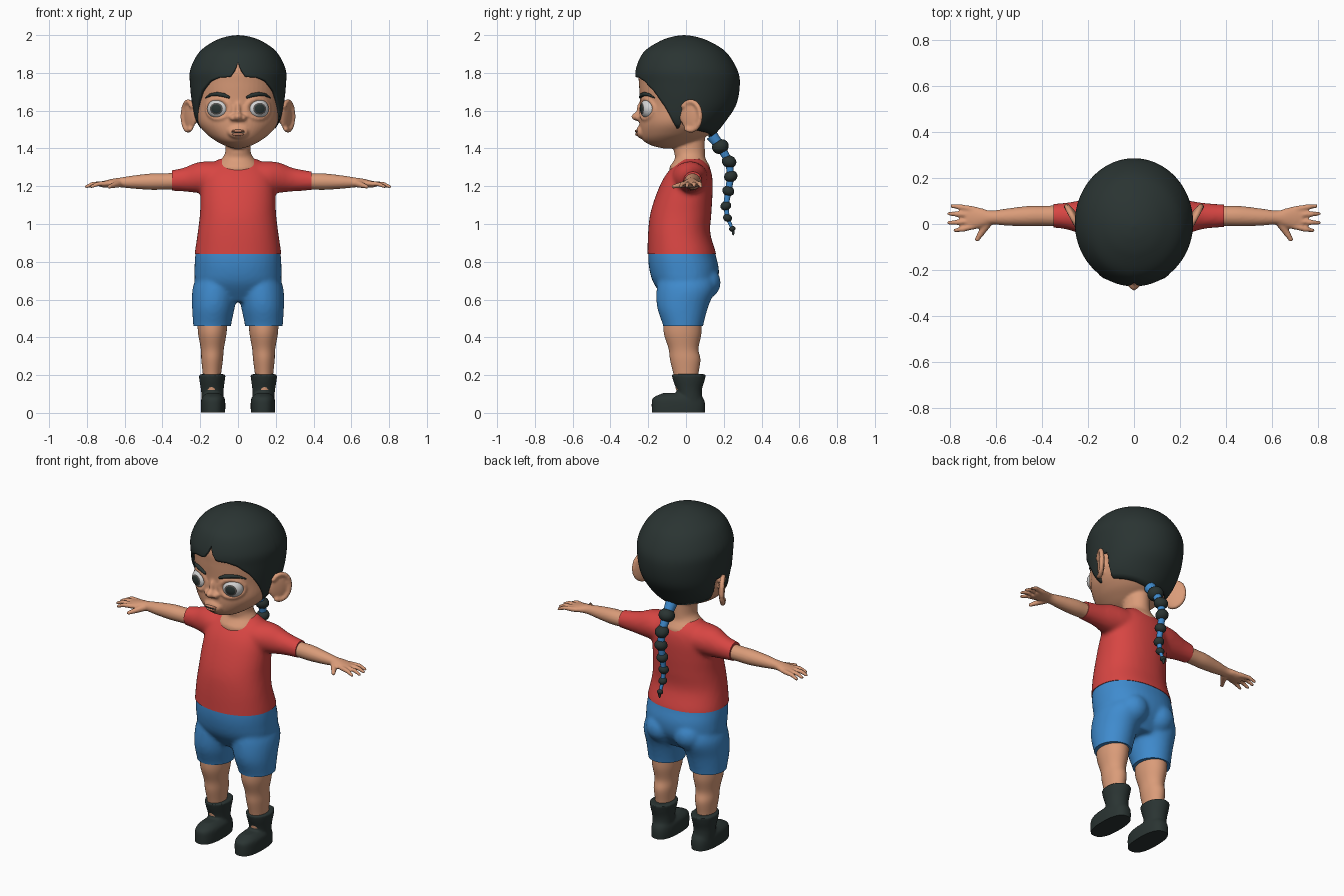
import bpy, bmesh, math
from mathutils import Matrix, Vector

if "Cube" in bpy.data.objects:
    bpy.data.objects.remove(bpy.data.objects["Cube"])


def material(name, r, g, b):
    m = bpy.data.materials.new(name)
    m.use_nodes = True
    m.diffuse_color = (r, g, b, 1)
    bsdf = next(n for n in m.node_tree.nodes if n.type == "BSDF_PRINCIPLED")
    bsdf.inputs["Base Color"].default_value = (r, g, b, 1)
    bsdf.inputs["Roughness"].default_value = 0.7
    return m


SKIN = material("skin", .70, .33, .19)
LIP = material("lip", .52, .22, .13)
RED = material("shirt_red", .68, .06, .055)
BLUE = material("shorts_blue", .05, .26, .62)
DARK = material("charcoal", .023, .034, .032)
WHITE = material("eye_white", .65, .65, .65)
IRIS = material("iris_grey", .09, .085, .08)


def smooth_rows(rows, steps=6):
    """Catmull-Rom resampling of a table of loft rows."""
    out = []
    for i in range(len(rows) - 1):
        a, b, c, d = (rows[min(max(i + k, 0), len(rows) - 1)] for k in (-1, 0, 1, 2))
        for s in range(steps):
            t = s / steps
            out.append([q + t / 2 * (r - p + t * (2*p - 5*q + 4*r - s2 + t * (3*(q - r) + s2 - p)))
                        for p, q, r, s2 in zip(a, b, c, d)])
    return out + [list(rows[-1])]


def at(rows, t):
    """Linear lookup in a table sorted by its first column."""
    for a, b in zip(rows, rows[1:]):
        if t <= b[0]:
            k = max(0, (t - a[0]) / max(b[0] - a[0], 1e-6))
            return [p + k * (q - p) for p, q in zip(a, b)]
    return list(rows[-1])


def loft(bm, rows, axis="z", n=40, power=1.0):
    """Rows are position, two centre offsets and two radii."""
    rings = []
    for t, ca, cb, ra, rb in smooth_rows(rows):
        ring = []
        for k in range(n):
            c, s = math.cos(k * math.tau / n), math.sin(k * math.tau / n)
            a = ca + ra * math.copysign(abs(c) ** power, c)
            b = cb + rb * math.copysign(abs(s) ** power, s)
            ring.append(bm.verts.new((a, b, t) if axis == "z" else (t, a, b)))
        rings.append(ring)
    for lo, hi in zip(rings, rings[1:]):
        for k in range(n):
            bm.faces.new((lo[k], lo[(k + 1) % n], hi[(k + 1) % n], hi[k]))
    bm.faces.new(rings[0][::-1])
    bm.faces.new(rings[-1])


def ball(bm, centre, scale, rot=Matrix()):
    m = Matrix.Translation(centre) @ rot @ Matrix.Diagonal((*scale, 1))
    return bmesh.ops.create_uvsphere(bm, u_segments=24, v_segments=16, radius=1, matrix=m)


def chain(bm, start, end, r0, r1, n=9):
    for i in range(n):
        r = r0 + (r1 - r0) * i / (n - 1)
        ball(bm, Vector(start).lerp(Vector(end), i / (n - 1)), (r, r, r))


def finish(name, bm, mat, voxel=0, relax=4, cuts=(), mirror=False):
    """Blend the parts into one skin, trim it with planes and shade it."""
    bmesh.ops.recalc_face_normals(bm, faces=bm.faces)
    me = bpy.data.meshes.new(name)
    bm.to_mesh(me)
    bm.free()
    ob = bpy.data.objects.new(name, me)
    bpy.context.collection.objects.link(ob)
    if voxel:
        mod = ob.modifiers.new("blend", "REMESH")
        mod.mode, mod.voxel_size = "VOXEL", voxel
        mod = ob.modifiers.new("relax", "SMOOTH")
        mod.factor, mod.iterations = .5, relax
        dg = bpy.context.evaluated_depsgraph_get()
        ob.data = bpy.data.meshes.new_from_object(ob.evaluated_get(dg))
        ob.modifiers.clear()
    if cuts:
        bm = bmesh.new()
        bm.from_mesh(ob.data)
        for co, no in cuts:
            r = bmesh.ops.bisect_plane(bm, geom=bm.verts[:] + bm.edges[:] + bm.faces[:],
                                       plane_co=co, plane_no=no, clear_outer=True)
            rim = [e for e in r["geom_cut"] if isinstance(e, bmesh.types.BMEdge)]
            bmesh.ops.holes_fill(bm, edges=rim, sides=0)
        bm.to_mesh(ob.data)
        bm.free()
    if not ob.data.materials:
        ob.data.materials.append(mat)
    if mirror:
        ob.modifiers.new("mirror", "MIRROR").use_mirror_merge = False
    bpy.ops.object.select_all(action="DESELECT")
    ob.select_set(True)
    bpy.context.view_layer.objects.active = ob
    bpy.ops.object.shade_smooth_by_angle(angle=math.radians(50))
    return ob


def tube(name, points, radii, mat, mirror=False):
    cu = bpy.data.curves.new(name, "CURVE")
    cu.dimensions, cu.bevel_depth, cu.bevel_resolution, cu.use_fill_caps = "3D", 1, 3, True
    sp = cu.splines.new("POLY")
    sp.points.add(len(points) - 1)
    for p, co, r in zip(sp.points, points, radii):
        p.co, p.radius = (*co, 1), r
    cu.materials.append(mat)
    ob = bpy.data.objects.new(name, cu)
    bpy.context.collection.objects.link(ob)
    if mirror:
        ob.modifiers.new("mirror", "MIRROR")


# Shirt: torso and two sleeves
bm = bmesh.new()
loft(bm, [(.78, 0, -.022, .232, .182), (.84, 0, -.022, .23, .182), (.95, 0, -.036, .214, .165),
          (1.05, 0, -.028, .202, .162), (1.15, 0, -.01, .198, .15), (1.24, 0, .01, .19, .13),
          (1.3, 0, .025, .16, .1), (1.345, 0, .03, .1, .06)], power=.9)
sleeve = [(.08, .02, 1.245, .1, .085), (.16, .022, 1.247, .092, .085), (.22, .028, 1.245, .077, .08),
          (.3, .035, 1.234, .057, .061), (.44, .035, 1.226, .046, .045)]
for s in (1, -1):
    loft(bm, [(s * r[0], *r[1:]) for r in sleeve], axis="x")
finish("shirt", bm, RED, .012, 6, [((0, 0, .84), (0, 0, -1)), ((.39, 0, 0), (1, 0, 0)),
                                  ((-.35, 0, 0), (-1, 0, 0))])

# Shorts: hips, seat and two legs
bm = bmesh.new()
loft(bm, [(.59, 0, 0, .15, .1), (.68, 0, -.003, .222, .165), (.76, 0, -.01, .23, .184),
          (.84, 0, -.022, .226, .178), (.9, 0, -.022, .216, .17)], power=.9)
for s in (1, -1):
    loft(bm, [(.4, s * .137, -.015, .097, .1), (.46, s * .137, -.015, .1, .106),
              (.56, s * .13, -.018, .113, .135), (.66, s * .12, 0, .12, .155), (.74, s * .11, 0, .1, .14)])
    ball(bm, (s * .09, .09, .69), (.09, .094, .09))
finish("shorts", bm, BLUE, .011, 6, [((0, 0, .46), (0, 0, -1)), ((0, 0, .845), (0, 0, 1))])

# Legs
bm = bmesh.new()
loft(bm, [(.12, .138, .005, .044, .058), (.2, .138, 0, .048, .065), (.28, .137, -.004, .057, .08),
          (.34, .136, -.013, .061, .079), (.42, .136, -.018, .075, .099), (.5, .136, -.018, .08, .1)])
finish("legs", bm, SKIN, mirror=True)

# Boots
bm = bmesh.new()
loft(bm, [(.02, .134, .03, .055, .065), (.11, .136, .018, .059, .066), (.17, .137, .015, .067, .083),
          (.205, .136, .015, .072, .092)])
loft(bm, [(-.03, .132, -.04, .062, .138), (.04, .132, -.04, .065, .142), (.08, .132, -.042, .06, .132),
          (.105, .132, -.03, .035, .09)], power=.8)
finish("boots", bm, DARK, .008, 4, [((0, 0, .002), (0, 0, -1))], mirror=True)

# Arms with hands
bm = bmesh.new()
loft(bm, [(.3, .035, 1.228, .046, .045), (.39, .035, 1.225, .044, .043), (.46, .034, 1.224, .044, .043),
          (.55, .03, 1.222, .037, .035), (.62, .028, 1.22, .03, .026), (.66, .027, 1.218, .041, .022),
          (.7, .026, 1.212, .051, .019), (.73, .026, 1.21, .046, .014)], axis="x")
for y0, x1, y1 in ((.064, .795, .078), (.039, .808, .045), (.013, .808, .005), (-.01, .782, -.028)):
    chain(bm, (.7, y0, 1.213), (x1 - .04, y1 * .7 + y0 * .3, 1.212), .014, .012)
    chain(bm, (x1 - .04, y1 * .7 + y0 * .3, 1.212), (x1 - .006, y1, 1.198), .012, .009, 5)
chain(bm, (.635, .005, 1.213), (.68, -.066, 1.198), .02, .011)
finish("arms", bm, SKIN, .006, 3, mirror=True)

# Head with neck, nose, ears and eyelids
head = [(1.4, 0, -.09, .02, .03), (1.415, 0, -.09, .07, .09), (1.44, 0, -.082, .118, .143),
        (1.48, 0, -.055, .17, .187), (1.54, 0, -.027, .214, .22), (1.63, 0, .004, .23, .246),
        (1.74, 0, .01, .24, .259), (1.82, 0, .003, .238, .252), (1.91, 0, -.005, .187, .2),
        (1.96, 0, -.01, .11, .11), (1.982, 0, -.01, .01, .01)]
dense_head = smooth_rows(head)


def face_y(x, z):
    _, _, c, rx, ry = at(dense_head, z)
    return c - ry * math.sqrt(max(0, 1 - (x / rx) ** 2))


bm = bmesh.new()
loft(bm, head, n=56)
loft(bm, [(1.26, 0, .02, .125, .105), (1.3, 0, .02, .122, .107), (1.325, 0, .022, .108, .093),
          (1.35, 0, .022, .083, .08), (1.385, 0, .018, .067, .082), (1.47, 0, .015, .066, .085)])
ball(bm, (0, -.25, 1.568), (.024, .04, .024))
ball(bm, (0, -.235, 1.6), (.016, .028, .05))
ball(bm, (0, -.238, 1.487), (.055, .026, .035))
for s in (1, -1):
    ball(bm, (s * .026, -.246, 1.562), (.019, .025, .017))
    turn = Matrix.Rotation(-s * .5, 4, "Z")
    ball(bm, (s * .255, .025, 1.572), (.016, .062, .08), turn)
    for k in range(22):
        a = math.radians(-115 + k * 12)
        p = Vector((s * .264, .025, 1.572)) + turn @ Vector((0, .058 * math.cos(a), .076 * math.sin(a)))
        ball(bm, p, (.014, .014, .014))
    for k in range(28):
        a = k * math.tau / 28
        x, z = s * (.104 + .06 * math.cos(a)), 1.61 + .052 * math.sin(a)
        ball(bm, (x, face_y(x, z) + .002, z), (.012, .012, .012))
finish("head", bm, SKIN, .008, 3)

# Eyes: the front rings of each ball become pupil and iris
bm = bmesh.new()
bmesh.ops.create_uvsphere(bm, u_segments=32, v_segments=40, radius=1)
for f in bm.faces:
    tilt = math.acos(max(-1, min(1, f.calc_center_median().normalized().z)))
    f.material_index = 2 if tilt < .46 else 1 if tilt < .62 else 0
    f.smooth = True
bm.transform(Matrix.Translation((.104, -.196, 1.61)) @ Matrix.Rotation(.28, 4, "Z")
             @ Matrix.Diagonal((.06, .047, .053, 1)) @ Matrix.Rotation(math.pi / 2, 4, "X"))
eyes = finish("eyes", bm, WHITE, mirror=True)
eyes.data.materials.append(IRIS)
eyes.data.materials.append(DARK)

# Eyebrows and lips
brow = [(x, face_y(x, z) - .004, z) for x, z in ((.045, 1.67), (.075, 1.682), (.11, 1.688), (.145, 1.684), (.172, 1.668))]
tube("eyebrows", brow, (.006, .011, .011, .008, .003), DARK, True)
bm = bmesh.new()
ball(bm, (0, -.257, 1.492), (.036, .014, .008))
ball(bm, (0, -.255, 1.475), (.032, .014, .009))
finish("lips", bm, LIP)
tube("mouth_line", [(x, -.266 + 8 * x * x, 1.483) for x in (-.035, -.018, 0, .018, .035)], (.002,) * 5, DARK)

# Hair: shell swept from the crown down to a hairline set by angle from the front
crown = smooth_rows([(1.42, 0, -.01, .09, .09), (1.48, 0, -.02, .172, .178), (1.54, 0, -.015, .22, .222),
                     (1.63, 0, .003, .242, .262), (1.74, 0, .008, .254, .277), (1.82, 0, .002, .252, .268),
                     (1.91, 0, -.006, .205, .218), (1.966, 0, -.008, .13, .134), (1.992, 0, -.01, .06, .06),
                     (2, 0, -.01, 0, 0)], 12)
hairline = [(0, 1.86), (.05, 1.82), (.16, 1.778), (.4, 1.775), (.62, 1.755), (.88, 1.7), (1.13, 1.616),
            (1.3, 1.55), (1.44, 1.5), (1.52, 1.52), (1.58, 1.64), (1.78, 1.64), (1.88, 1.5), (2.3, 1.485), (3.2, 1.452)]
bm = bmesh.new()
cols, rows, grid = 168, 36, []
for k in range(cols):
    a = k * math.tau / cols
    low = at(hairline, min(a, math.tau - a))[1]
    col = []
    for j in range(1, rows + 1):
        z = 2 - (2 - low) * (j / rows) ** 1.7
        _, _, c, rx, ry = at(crown, z)
        col.append(bm.verts.new((rx * math.sin(a), c - ry * math.cos(a), z)))
    grid.append(col)
top = bm.verts.new((0, -.01, 2))
for k in range(cols):
    a, b = grid[k], grid[(k + 1) % cols]
    bm.faces.new((top, a[0], b[0]))
    for j in range(rows - 1):
        bm.faces.new((a[j], a[j + 1], b[j + 1], b[j]))
hair = finish("hair", bm, DARK)
solid = hair.modifiers.new("thickness", "SOLIDIFY")
solid.thickness, solid.offset = .016, -1

# Braid: tapering knots on a blue ribbon
knots = [(.182, 1.41, .045), (.228, 1.33, .039), (.237, 1.252, .036), (.224, 1.175, .032),
         (.211, 1.096, .029), (.22, 1.032, .024), (.245, .975, .017)]
tube("braid_ribbon", [(0, .135, 1.47)] + [(0, y, z) for y, z, r in knots],
     (.034, .026, .021, .02, .018, .015, .012, .008), BLUE)
bm = bmesh.new()
for i, (y, z, r) in enumerate(knots):
    ball(bm, (0, y, z), (r, r, r * .85), Matrix.Rotation(.35 * (-1) ** i, 4, "X"))
ball(bm, (0, .25, .962), (.008, .008, .022))
finish("braid", bm, DARK)
